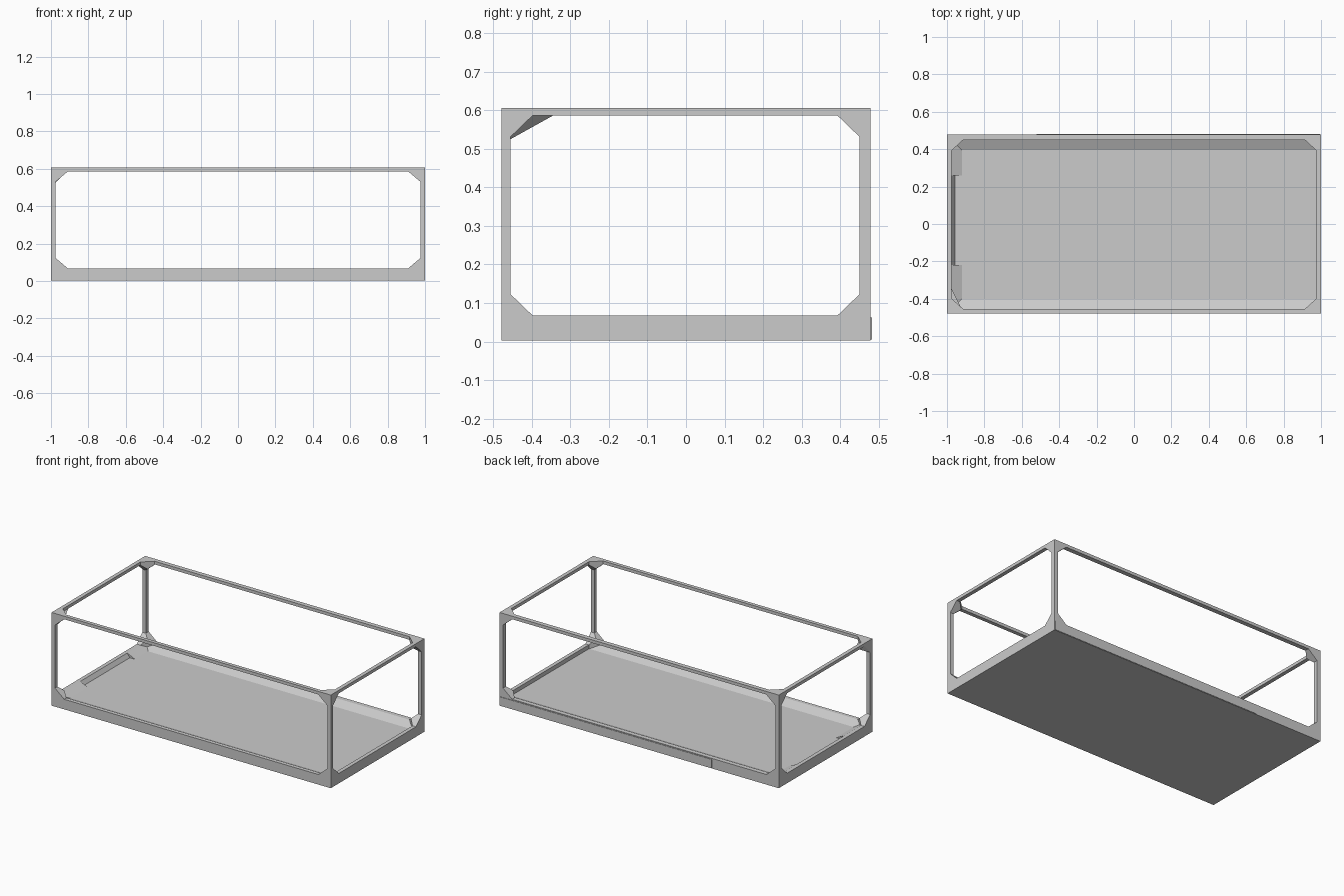
import bpy, bmesh
from mathutils import Vector

if "Cube" in bpy.data.objects:
    bpy.data.objects.remove(bpy.data.objects["Cube"])

X, Y, H = 1.0, 0.479, 0.606          # outer half sizes and height
IX, IF, IB = 0.975, -0.455, 0.45     # inner limits of the openings
Z0, Z1 = 0.068, 0.586                # bottom and top of side openings
FLOOR = 0.042


def add(name, bm):
    bmesh.ops.recalc_face_normals(bm, faces=bm.faces)
    me = bpy.data.meshes.new(name)
    bm.to_mesh(me)
    bm.free()
    ob = bpy.data.objects.new(name, me)
    bpy.context.collection.objects.link(ob)
    return ob


def prism(name, points, axis, lo, hi):
    """Extrude a 2D profile along an axis (profile uses the other two axes in order)."""
    bm = bmesh.new()
    verts = []
    for a, b in points:
        co = [a, b]
        co.insert(axis, lo)
        verts.append(bm.verts.new(co))
    face = bm.faces.new(verts)
    res = bmesh.ops.extrude_face_region(bm, geom=[face])
    shift = Vector((0, 0, 0))
    shift[axis] = hi - lo
    bmesh.ops.translate(bm, vec=shift,
                        verts=[v for v in res['geom'] if isinstance(v, bmesh.types.BMVert)])
    return add(name, bm)


def box(name, x0, x1, y0, y1, z0, z1):
    return prism(name, [(x0, y0), (x1, y0), (x1, y1), (x0, y1)], 2, z0, z1)


def octagon(a0, a1, b0, b1, ca, cb):
    return [(a0 + ca, b0), (a1 - ca, b0), (a1, b0 + cb), (a1, b1 - cb),
            (a1 - ca, b1), (a0 + ca, b1), (a0, b1 - cb), (a0, b0 + cb)]


# Frame: solid block opened by chamfered cutters along each axis
frame = box("frame", -X, X, -Y, Y, 0.003, H)
cutters = [
    prism("cutter_side", octagon(IF, IB, Z0, Z1, 0.057, 0.055), 0, -1.2, 1.2),
    prism("cutter_front", octagon(-IX, IX, Z0, Z1, 0.065, 0.055), 1, -0.7, 0.7),
    prism("cutter_top", octagon(-IX, IX, IF, IB, 0.062, 0.057), 2, FLOOR, 0.9),
]
for c in cutters:
    c.hide_render = True
    m = frame.modifiers.new(c.name, 'BOOLEAN')
    m.operation = 'DIFFERENCE'
    m.solver = 'EXACT'
    m.object = c
dg = bpy.context.evaluated_depsgraph_get()
mesh = bpy.data.meshes.new_from_object(frame.evaluated_get(dg))
frame.modifiers.clear()
frame.data = mesh
for c in cutters:
    bpy.data.objects.remove(c)

# Shallow sloped inner sides along the floor
for y, foot, side in ((IF, -0.40, "front"), (IB, 0.395, "back")):
    prism(side + "_floor_slope", [(y, FLOOR), (foot, FLOOR), (y, Z0)], 0, -IX, IX)


def left_slope(name, foot, y0, y1):
    prism(name, [(-IX, FLOOR), (foot, FLOOR), (-IX, Z0)], 1, y0, y1)


# Left end slope, interrupted by a steeper recess
left_slope("left_floor_slope_front", -0.92, IF, -0.22)
left_slope("left_floor_slope_back", -0.92, 0.26, IB)
left_slope("left_recess_wall", -0.957, -0.22, 0.26)

# Thin panel on the back of the base
box("back_base_panel", -0.52, 0.995, Y - 0.002, 0.482, 0.005, 0.062)

# Larger slanted brace at the upper front left corner
bm = bmesh.new()
bmesh.ops.convex_hull(bm, input=[bm.verts.new(p) for p in (
    (-X, IF, 0.525), (-X, -0.40, Z1), (-X, IF, Z1),
    (-IX, IF, 0.525), (-IX, -0.345, Z1), (-0.92, IF, Z1))])
add("corner_brace", bm)
